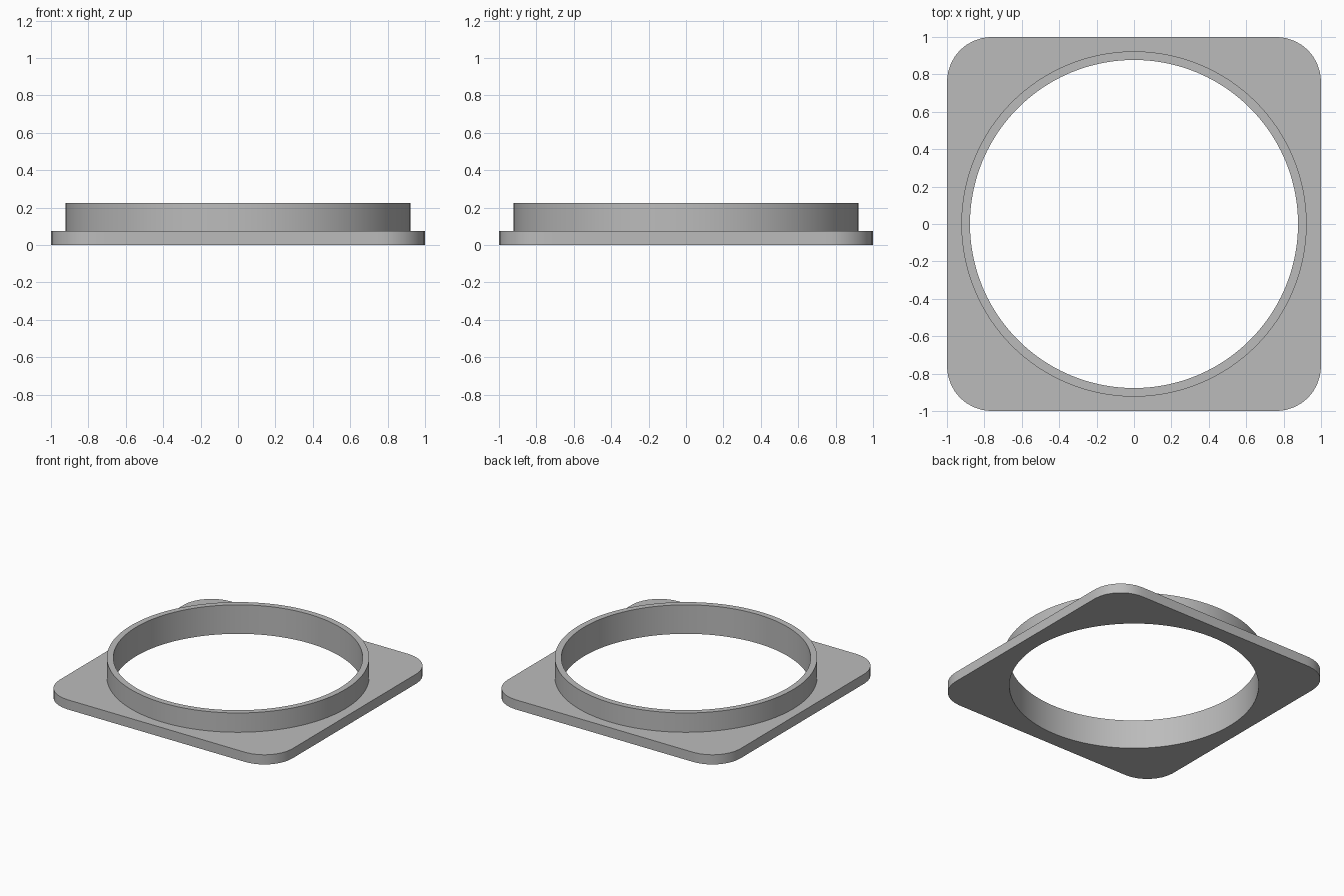
import bpy, bmesh
from math import sin, cos, tau, sqrt

if "Cube" in bpy.data.objects:
    bpy.data.objects.remove(bpy.data.objects["Cube"])

SEGMENTS = 192
PLATE_TOP, COLLAR_TOP = 0.075, 0.225
HOLE_R, COLLAR_R, CORNER_R = 0.877, 0.923, 0.24

grey = bpy.data.materials.new("plain grey")
grey.use_nodes = True
colour = (0.5, 0.5, 0.5, 1)
grey.diffuse_color = colour
grey.node_tree.nodes["Principled BSDF"].inputs["Base Color"].default_value = colour


def circle(radius):
    return lambda c, s: radius


def rounded_square(c, s):
    """Distance from the centre to a rounded square along direction (c, s)."""
    c, s = abs(c), abs(s)
    k = 1 - CORNER_R
    if min(c, s) <= k * max(c, s):
        return 1 / max(c, s)
    b = k * (c + s)
    return b + sqrt(b * b - 2 * k * k + CORNER_R ** 2)


def add_loop(bm, outline, z):
    verts = []
    for i in range(SEGMENTS):
        a = tau * i / SEGMENTS
        r = outline(cos(a), sin(a))
        verts.append(bm.verts.new((r * cos(a), r * sin(a), z)))
    return verts


# Square plate with a raised collar around the hole, as one closed section
section = [(circle(HOLE_R), 0), (rounded_square, 0), (rounded_square, PLATE_TOP),
           (circle(COLLAR_R), PLATE_TOP), (circle(COLLAR_R), COLLAR_TOP),
           (circle(HOLE_R), COLLAR_TOP)]
bm = bmesh.new()
loops = [add_loop(bm, outline, z) for outline, z in section]
for lower, upper in zip(loops, loops[1:] + loops[:1]):
    for i in range(SEGMENTS):
        j = (i + 1) % SEGMENTS
        bm.faces.new((lower[i], lower[j], upper[j], upper[i]))
bmesh.ops.recalc_face_normals(bm, faces=bm.faces)

mesh = bpy.data.meshes.new("plate_with_collar")
bm.to_mesh(mesh)
bm.free()
mesh.materials.append(grey)
flange = bpy.data.objects.new("plate_with_collar", mesh)
bpy.context.collection.objects.link(flange)

# Smooth round walls, sharp rims
bpy.ops.object.select_all(action="DESELECT")
flange.select_set(True)
bpy.context.view_layer.objects.active = flange
bpy.ops.object.shade_smooth_by_angle()
